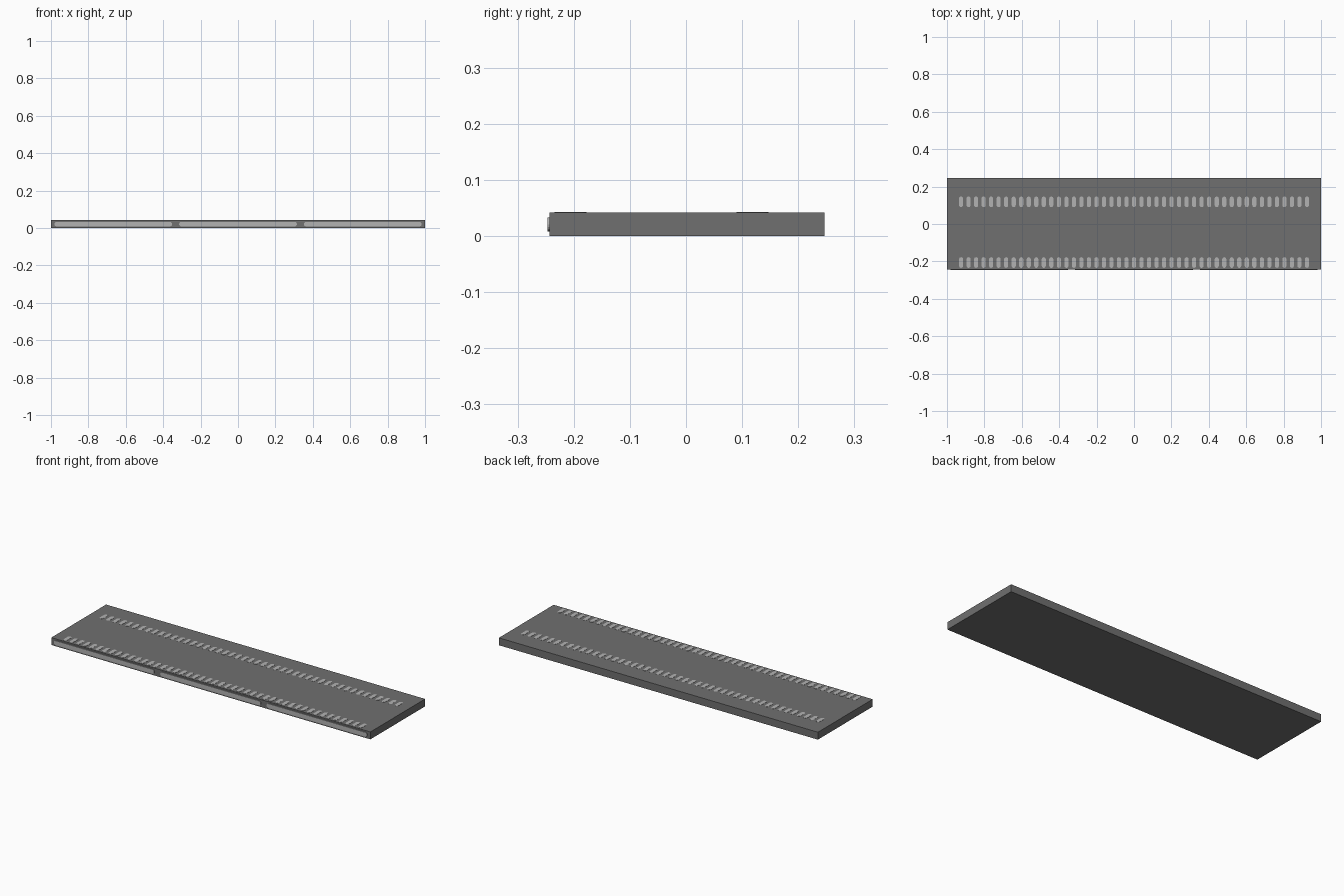
import bpy, bmesh, math
from mathutils import Matrix

if "Cube" in bpy.data.objects:
    bpy.data.objects.remove(bpy.data.objects["Cube"])


def material(name, value):
    m = bpy.data.materials.new(name)
    m.diffuse_color = (value, value, value, 1)
    m.use_nodes = True
    m.node_tree.nodes["Principled BSDF"].inputs["Base Color"].default_value = m.diffuse_color
    return m


DARK = material("dark_grey", 0.16)
LIGHT = material("light_grey", 0.45)


def finish(bm, name, mat):
    bmesh.ops.recalc_face_normals(bm, faces=bm.faces)
    mesh = bpy.data.meshes.new(name)
    bm.to_mesh(mesh)
    bm.free()
    mesh.materials.append(mat)
    obj = bpy.data.objects.new(name, mesh)
    bpy.context.collection.objects.link(obj)
    return obj


def add_capsule(bm, length, width, height, matrix, seg=8):
    """Extruded round-ended bar: long along local x, rising along local z."""
    r, h = width / 2, length / 2 - width / 2
    pts = []
    for side, start in ((1, -math.pi / 2), (-1, math.pi / 2)):
        for i in range(seg + 1):
            a = start + math.pi * i / seg
            pts.append((side * h + r * math.cos(a), r * math.sin(a)))
    low = [bm.verts.new(matrix @ Matrix.Translation((x, y, 0)).translation) for x, y in pts]
    top = [bm.verts.new(matrix @ Matrix.Translation((x, y, height)).translation) for x, y in pts]
    bm.faces.new(low[::-1])
    bm.faces.new(top)
    for i in range(len(pts)):
        j = (i + 1) % len(pts)
        bm.faces.new((low[i], low[j], top[j], top[i]))


FRONT, BACK, TOP = -0.243, 0.247, 0.042

# Slab
bm = bmesh.new()
bmesh.ops.create_cube(bm, size=1, matrix=Matrix.Translation((0, (FRONT + BACK) / 2, TOP / 2))
                      @ Matrix.Diagonal((2, BACK - FRONT, TOP, 1)))
finish(bm, "step_slab", DARK)

# Two rows of raised grip studs
COUNT, PITCH = 47, 0.0402
turn = Matrix.Rotation(math.pi / 2, 4, 'Z')
for name, y in (("front_grip_studs", -0.206), ("rear_grip_studs", 0.1185)):
    bm = bmesh.new()
    for i in range(COUNT):
        x = (i - (COUNT - 1) / 2) * PITCH
        add_capsule(bm, 0.057, 0.022, 0.002, Matrix.Translation((x, y, TOP - 0.001)) @ turn)
    finish(bm, name, LIGHT)

# Three rounded strips on the front edge
face_front = Matrix.Rotation(math.pi / 2, 4, 'X')
bm = bmesh.new()
for x in (-0.667, 0, 0.667):
    add_capsule(bm, 0.63, 0.025, 0.006, Matrix.Translation((x, FRONT + 0.002, 0.021)) @ face_front)
finish(bm, "front_edge_strips", LIGHT)
